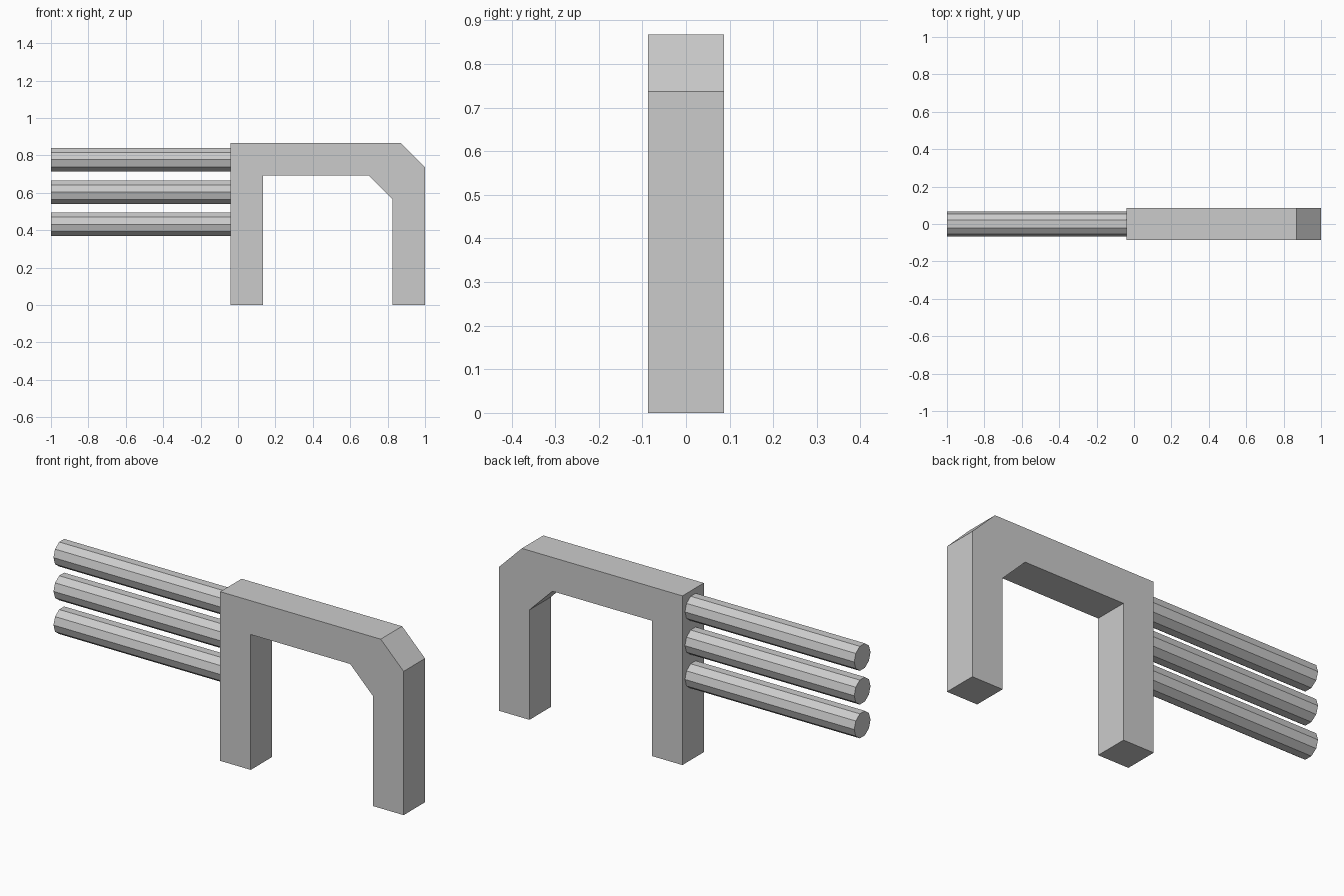
import bpy, bmesh, math

if "Cube" in bpy.data.objects:
    bpy.data.objects.remove(bpy.data.objects["Cube"])

U = 0.0867            # half the thickness of the frame bar
LEFT = 1 - 12 * U     # outer left face of the frame


def make_object(name, bm):
    bmesh.ops.recalc_face_normals(bm, faces=bm.faces[:])
    mesh = bpy.data.meshes.new(name)
    bm.to_mesh(mesh)
    bm.free()
    obj = bpy.data.objects.new(name, mesh)
    bpy.context.collection.objects.link(obj)
    return obj


# Arch frame: one profile in the xz plane, extruded along y
top, chamfer, bar = 10 * U, 1.5 * U, 2 * U
profile = [
    (LEFT, 0), (LEFT, top), (1 - chamfer, top), (1, top - chamfer), (1, 0),
    (1 - bar, 0), (1 - bar, top - bar - chamfer),
    (1 - bar - chamfer, top - bar), (LEFT + bar, top - bar), (LEFT + bar, 0),
]
bm = bmesh.new()
face = bm.faces.new([bm.verts.new((x, -U, z)) for x, z in profile])
ext = bmesh.ops.extrude_face_region(bm, geom=[face])
bmesh.ops.translate(bm, vec=(0, 2 * U, 0),
                    verts=[v for v in ext["geom"] if isinstance(v, bmesh.types.BMVert)])
make_object("arch_frame", bm)

# Three ten-sided rods running left from the frame
length = LEFT + 1
for i, z in enumerate((0.777, 0.604, 0.431)):
    bm = bmesh.new()
    bmesh.ops.create_cone(bm, cap_ends=True, segments=10,
                          radius1=0.066, radius2=0.066, depth=length)
    rod = make_object(f"rod_{i + 1}", bm)
    rod.rotation_euler.y = math.pi / 2
    rod.location = (-1 + length / 2, 0, z)
